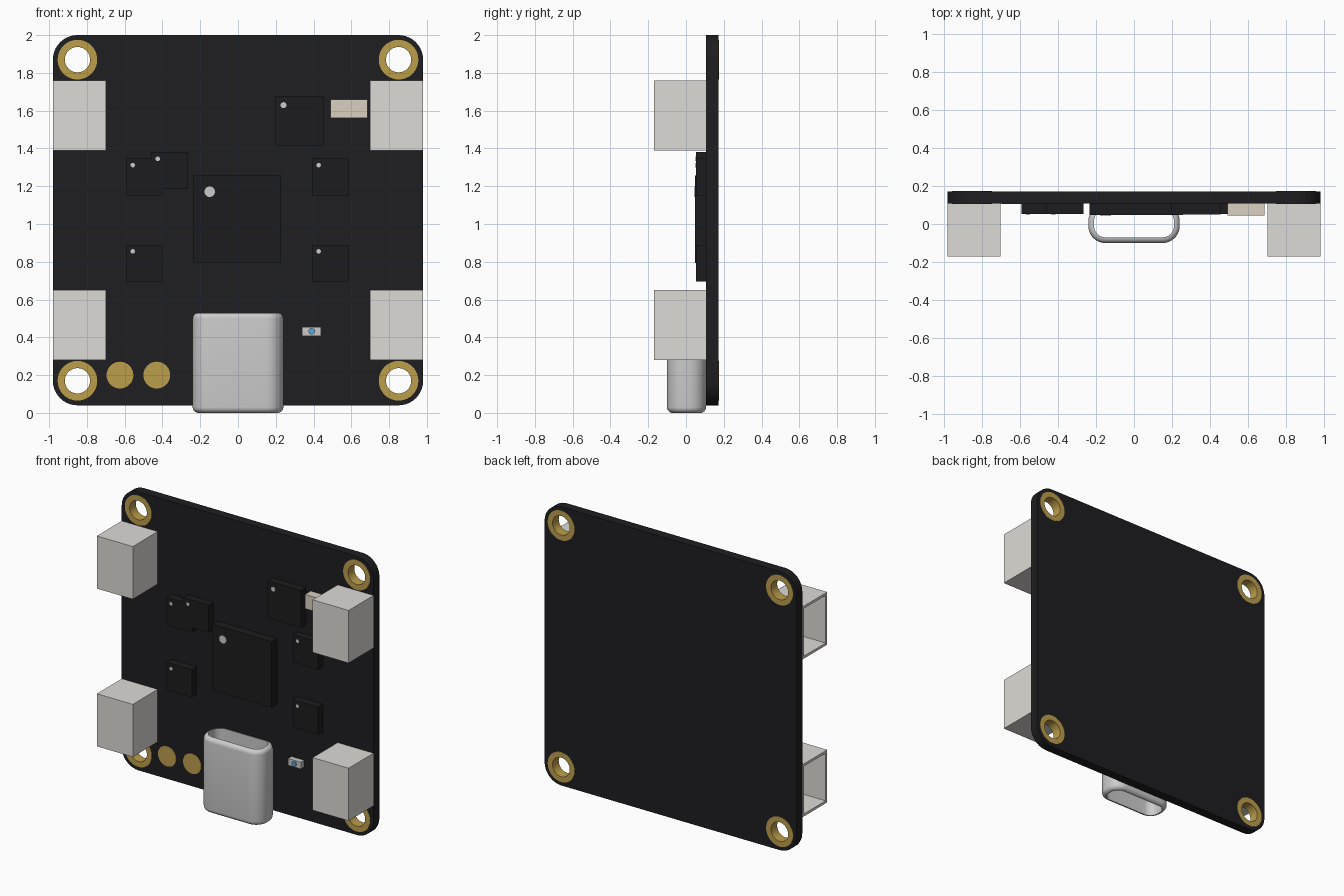
import bpy, bmesh
from math import sin, cos, pi, radians

if "Cube" in bpy.data.objects:
    bpy.data.objects.remove(bpy.data.objects["Cube"])

FRONT, BACK = 0.107, 0.172          # y of the board faces


def material(name, *rgb):
    m = bpy.data.materials.new(name)
    m.diffuse_color = (*rgb, 1)
    m.use_nodes = True
    m.node_tree.nodes["Principled BSDF"].inputs["Base Color"].default_value = m.diffuse_color
    return m


BLACK = material("board_black", 0.013, 0.013, 0.015)
CHIP = material("chip_black", 0.012, 0.012, 0.013)
GOLD = material("gold", 0.50, 0.34, 0.07)
WHITE = material("connector_white", 0.72, 0.71, 0.67)
CREAM = material("cream", 0.70, 0.63, 0.53)
MARK = material("mark_white", 0.8, 0.8, 0.78)
BLUE = material("led_blue", 0.08, 0.42, 0.75)


def finish(bm, name, mat=None, smooth=False):
    bmesh.ops.recalc_face_normals(bm, faces=bm.faces)
    me = bpy.data.meshes.new(name)
    bm.to_mesh(me)
    bm.free()
    ob = bpy.data.objects.new(name, me)
    bpy.context.collection.objects.link(ob)
    if mat:
        me.materials.append(mat)
    if smooth:
        bpy.ops.object.select_all(action='DESELECT')
        ob.select_set(True)
        bpy.context.view_layer.objects.active = ob
        bpy.ops.object.shade_smooth_by_angle(angle=radians(35))
    return ob


def rounded(hw, hh, r, n=10):
    """Outline of a rounded rectangle centred on the origin."""
    pts = []
    for i, (sx, sy) in enumerate(((1, 1), (-1, 1), (-1, -1), (1, -1))):
        for k in range(n + 1):
            a = pi / 2 * (i + k / n)
            pts.append((sx * (hw - r) + r * cos(a), sy * (hh - r) + r * sin(a)))
    return pts


def circle(r, n=40):
    return [(r * cos(2 * pi * k / n), r * sin(2 * pi * k / n)) for k in range(n)]


def loft(rings, closed):
    """Skin a list of equal-length rings; join last to first, or cap the ends."""
    bm = bmesh.new()
    vs = [[bm.verts.new(p) for p in ring] for ring in rings]
    n = len(vs[0])
    for a, b in zip(vs, vs[1:] + (vs[:1] if closed else [])):
        for k in range(n):
            bm.faces.new((a[k], a[(k + 1) % n], b[(k + 1) % n], b[k]))
    if not closed:
        bm.faces.new(vs[0])
        bm.faces.new(vs[-1])
    return bm


def prism(name, outline, x, z, y0, y1, mat, smooth=True):
    rings = [[(x + u, y, z + v) for u, v in outline] for y in (y0, y1)]
    return finish(loft(rings, False), name, mat, smooth)


def box(name, x0, x1, z0, z1, y0, mat):
    hw, hh = (x1 - x0) / 2, (z1 - z0) / 2
    rect = [(-hw, -hh), (hw, -hh), (hw, hh), (-hw, hh)]
    return prism(name, rect, x0 + hw, z0 + hh, y0, FRONT, mat, False)


# Circuit board with four mounting holes
HOLES = [(sx * 0.85, z) for sx in (-1, 1) for z in (0.17, 1.87)]
board = prism("circuit_board", rounded(0.98, 0.98, 0.13), 0, 1.02, FRONT, BACK, BLACK)
for x, z in HOLES:
    cutter = prism("hole_cutter", circle(0.07), x, z, 0, 0.3, None, False)
    cutter.hide_render = True
    mod = board.modifiers.new("hole", 'BOOLEAN')
    mod.object, mod.operation, mod.solver = cutter, 'DIFFERENCE', 'EXACT'
    bpy.context.view_layer.objects.active = board
    bpy.ops.object.modifier_apply(modifier=mod.name)
    bpy.data.objects.remove(cutter)

# Gold plated rings lining the holes
for x, z in HOLES:
    y0, y1 = FRONT - 0.002, BACK + 0.002
    rings = [[(x + u, y, z + v) for u, v in circle(r)]
             for r, y in ((0.067, y0), (0.105, y0), (0.105, y1), (0.067, y1))]
    finish(loft(rings, True), "mounting_ring", GOLD, True)

# Gold solder pads
for x in (-0.625, -0.43):
    prism("solder_pad", circle(0.071), x, 0.2, FRONT - 0.003, FRONT, GOLD)

# Side connectors, hollowed from their left-hand face
for x in (-0.98, 0.70):
    for z in (0.28, 1.39):
        ob = box("side_connector", x, x + 0.28, z, z + 0.37, -0.17, WHITE)
        bm = bmesh.new()
        bm.from_mesh(ob.data)
        mouth = min(bm.faces, key=lambda f: f.calc_center_median().x)
        bmesh.ops.inset_region(bm, faces=[mouth], thickness=0.025)
        inner = bmesh.ops.extrude_discrete_faces(bm, faces=[mouth])["faces"][0]
        bmesh.ops.translate(bm, verts=inner.verts, vec=(0.25, 0, 0))
        bm.to_mesh(ob.data)
        bm.free()

# Chips: left, bottom, size, front y, with a round pin marker near the top left
for name, x, z, s, y, inset, r in (
        ("main_chip", -0.235, 0.793, 0.463, 0.048, 0.085, 0.028),
        ("upper_chip", 0.195, 1.415, 0.26, 0.05, 0.046, 0.016),
        ("small_chip", -0.592, 1.152, 0.195, 0.053, 0.035, 0.012),
        ("small_chip", -0.46, 1.185, 0.195, 0.052, 0.035, 0.012),
        ("small_chip", -0.592, 0.695, 0.195, 0.053, 0.035, 0.012),
        ("small_chip", 0.392, 0.695, 0.195, 0.053, 0.035, 0.012),
        ("small_chip", 0.392, 1.152, 0.195, 0.053, 0.035, 0.012)):
    box(name, x, x + s, z, z + s, y, CHIP)
    prism("pin_marker", circle(r, 24), x + inset, z + s - inset, y - 0.003, y, MARK)

# Crystal and status light
box("crystal", 0.49, 0.685, 1.56, 1.66, 0.045, CREAM)
box("status_light", 0.34, 0.44, 0.408, 0.456, 0.07, MARK)
prism("status_lens", circle(0.017, 24), 0.39, 0.432, 0.062, 0.07, BLUE)

# Metal port shell: open tube with rounded rims
F, TOP, STEPS = 0.03, 0.53, 6
arc = [(F * (1 - sin(pi / 2 * k / STEPS)), F * (1 - cos(pi / 2 * k / STEPS)))
       for k in range(STEPS + 1)]
profile = arc + [(d, TOP - h) for d, h in reversed(arc)]
rings = [[(u, v + 0.003, h) for u, v in rounded(0.24 - d, 0.103 - d, 0.09 - d)]
         for d, h in profile]
finish(loft(rings, True), "port_shell", None, True)
